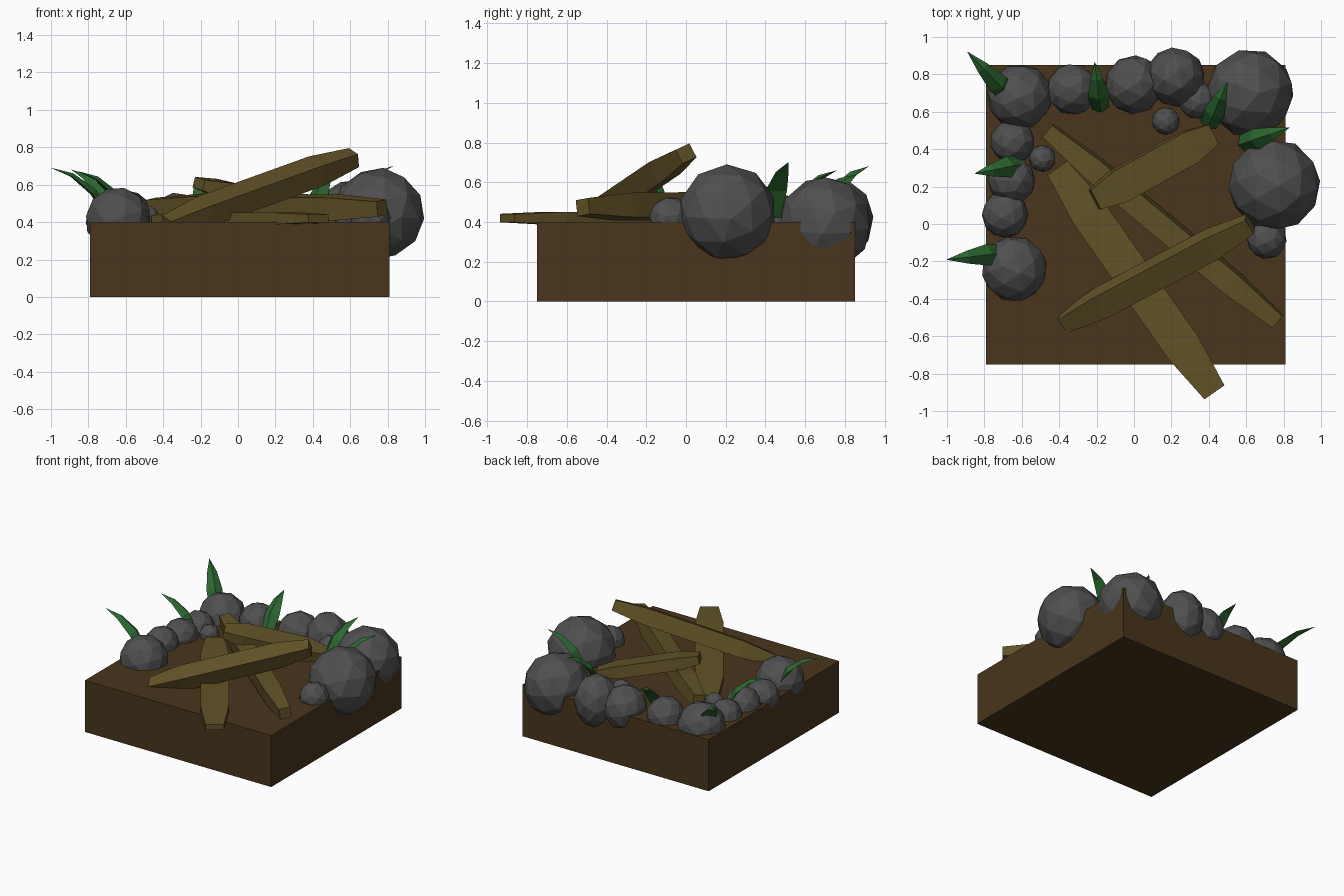
import bpy, bmesh, math, random
from mathutils import Vector, Matrix, Euler

if "Cube" in bpy.data.objects:
    bpy.data.objects.remove(bpy.data.objects["Cube"])

random.seed(4)


def material(name, rgb):
    m = bpy.data.materials.new(name)
    m.diffuse_color = (*rgb, 1)
    m.use_nodes = True
    m.node_tree.nodes["Principled BSDF"].inputs["Base Color"].default_value = m.diffuse_color
    return m


SOIL = material("soil_brown", (0.065, 0.036, 0.012))
WOOD = material("wood_olive", (0.12, 0.085, 0.02))
STONE = material("stone_grey", (0.08, 0.08, 0.08))
LEAF = material("leaf_green", (0.025, 0.14, 0.03))


def finish(bm, name, mat):
    bmesh.ops.recalc_face_normals(bm, faces=bm.faces)
    me = bpy.data.meshes.new(name)
    bm.to_mesh(me)
    bm.free()
    me.materials.append(mat)
    ob = bpy.data.objects.new(name, me)
    bpy.context.collection.objects.link(ob)
    return ob


def loft(name, rings, mat):
    """Join equal-length rings of points into a closed solid."""
    bm = bmesh.new()
    rows = [[bm.verts.new(p) for p in r] for r in rings]
    n = len(rows[0])
    for a, b in zip(rows, rows[1:]):
        for i in range(n):
            j = (i + 1) % n
            bm.faces.new((a[i], a[j], b[j], b[i]))
    bm.faces.new(rows[0])
    bm.faces.new(rows[-1])
    return finish(bm, name, mat)


def frame(d, roll=0):
    d = d.normalized()
    side = d.cross(Vector((0, 0, 1))).normalized()
    up = side.cross(d)
    rot = Matrix.Rotation(math.radians(roll), 3, d)
    return rot @ side, rot @ up


# Soil block
bm = bmesh.new()
bmesh.ops.create_cube(bm, size=1)
bmesh.ops.scale(bm, vec=(1.6, 1.6, 0.4), verts=bm.verts)
bmesh.ops.translate(bm, vec=(0.01, 0.05, 0.2), verts=bm.verts)
finish(bm, "soil_block", SOIL)


# Ring of faceted rocks: x, y, z, radius, vertical radius
def rock(i, x, y, z, r, rz):
    bm = bmesh.new()
    bmesh.ops.create_icosphere(bm, subdivisions=2, radius=1)
    rot = Euler([random.uniform(0, 6.28) for _ in range(3)]).to_matrix()
    for v in bm.verts:
        p = rot @ v.co
        v.co = (x + p.x * r, y + p.y * r, z + p.z * rz)
    finish(bm, f"rock_{i}", STONE)


ROCKS = [
    (-.61, .68, .40, .175, .175), (-.33, .72, .42, .138, .138),
    (0, .745, .40, .158, .17), (.22, .785, .41, .16, .20),
    (.34, .66, .41, .10, .10), (.62, .70, .39, .237, .24),
    (.75, .21, .445, .247, .247), (.71, -.08, .42, .107, .107),
    (.17, .55, .42, .075, .075), (-.49, .35, .42, .072, .072),
    (-.65, .44, .40, .118, .12), (-.655, .235, .41, .127, .127),
    (-.69, .05, .41, .125, .125), (-.64, -.24, .41, .177, .177)]
for i, r in enumerate(ROCKS):
    rock(i + 1, *r)


# Crossed planks with tapered ends
def plank(name, a, b, w, h, roll):
    a, b = Vector(a), Vector(b)
    side, up = frame(b - a, roll)
    rings = []
    for t, s in ((0, .65), (.2, 1), (.8, 1), (1, .65)):
        c = a.lerp(b, t)
        rings.append([c + side * (sx * w * s / 2) + up * (sz * h * s / 2)
                      for sx, sz in ((-1, -1), (1, -1), (1, 1), (-1, 1))])
    loft(name, rings, WOOD)


plank("plank_lower", (-.41, .30, .415), (.43, -.90, .42), .20, .065, 0)
plank("plank_middle", (-.46, .50, .485), (.77, -.52, .475), .125, .125, 8)
plank("plank_upper", (-.38, -.53, .385), (.62, 0, .745), .14, .12, 22)
plank("plank_short", (-.21, .13, .605), (.42, .48, .46), .18, .09, 8)


# Curved pointed leaves with a ridge along the middle
def leaf(i, base, tip, w=.115):
    a, c = Vector((*base, .42)), Vector(tip)
    mid = a.lerp(c, .35)
    mid.z = a.z + (c.z - a.z) * .8
    rings = []
    for t, s in ((0, .8), (.35, 1), (.7, .6), (1, .02)):
        p = a * (1 - t) ** 2 + mid * (2 * t * (1 - t)) + c * t * t
        d = (mid - a) * (1 - t) + (c - mid) * t
        side, up = frame(d)
        rings.append([p - side * w * s / 2, p + side * w * s / 2,
                      p + up * w * s * .3])
    loft(f"leaf_{i}", rings, LEAF)


LEAVES = [
    ((-.66, .68), (-.89, .92, .68)), ((-.18, .62), (-.21, .865, .64)),
    ((.40, .53), (.50, .76, .66)), ((.58, .43), (.83, .515, .70)),
    ((-.60, .32), (-.85, .27, .67)), ((-.70, -.155), (-1.0, -.19, .69))]
for i, (b, t) in enumerate(LEAVES):
    leaf(i + 1, b, t)
